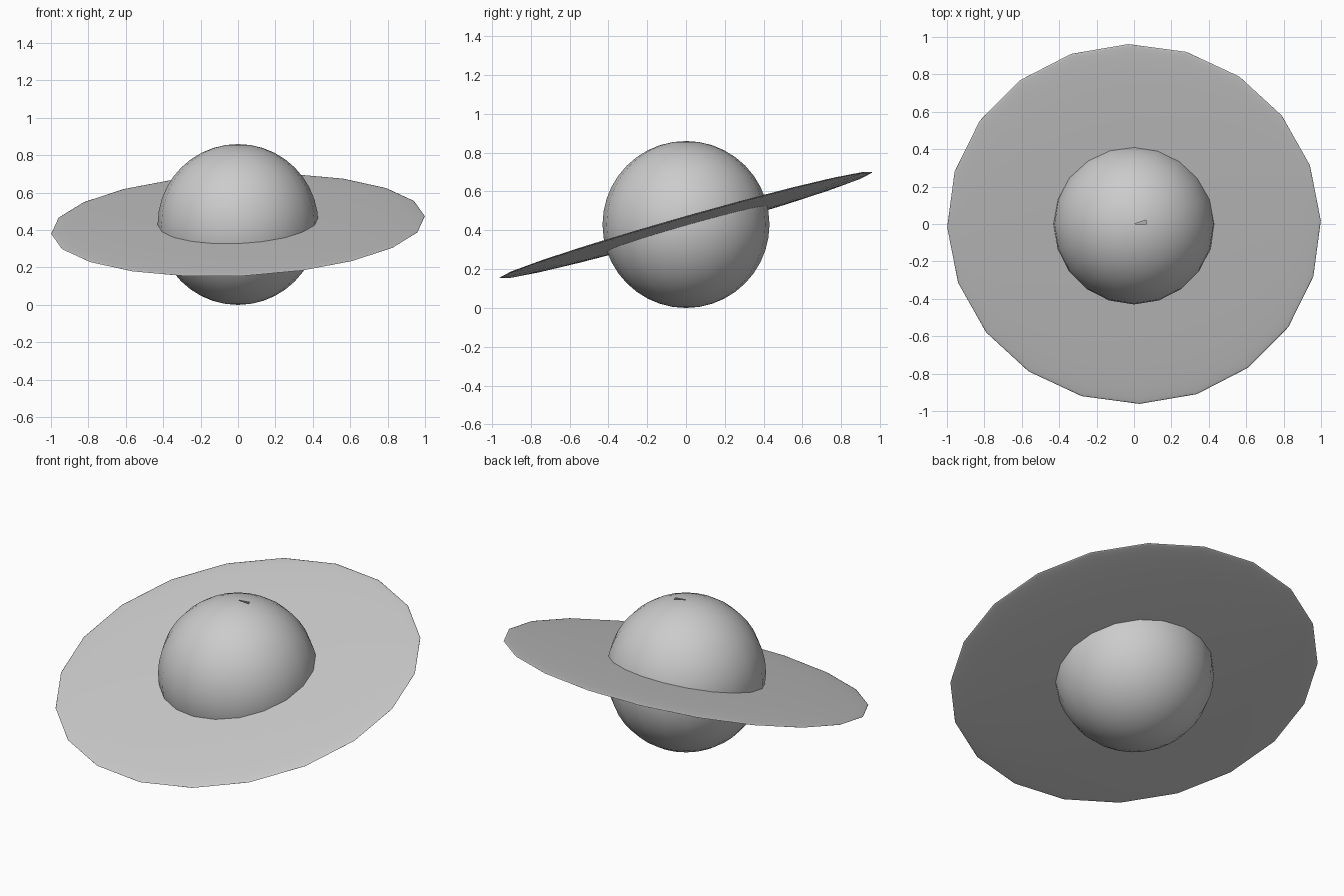
import bpy
import bmesh
from math import radians, atan2, pi

cube = bpy.data.objects.get("Cube")
if cube:
    bpy.data.objects.remove(cube, do_unlink=True)

SEGMENTS = 20
RADIUS = 0.43

grey = bpy.data.materials.new("plain grey")
grey.use_nodes = True
grey.diffuse_color = (0.6, 0.6, 0.6, 1)
grey.node_tree.nodes["Principled BSDF"].inputs["Base Color"].default_value = (0.6, 0.6, 0.6, 1)


def add_ball(name, location, scale, rotation=(0, 0, 0)):
    """Smooth low-poly ball, stretched and turned into place."""
    bpy.ops.mesh.primitive_uv_sphere_add(segments=SEGMENTS, ring_count=SEGMENTS, radius=1,
                                         location=location, rotation=rotation)
    obj = bpy.context.object
    obj.name = name
    obj.scale = scale
    obj.data.materials.append(grey)
    bpy.ops.object.shade_smooth()
    return obj


# Planet body
planet = add_ball("planet", (0, 0, RADIUS), (RADIUS,) * 3)

# Small open wedge beside the top pole
bm = bmesh.new()
bm.from_mesh(planet.data)
for face in list(bm.faces):
    c = face.calc_center_median()
    if c.z > 0.98 and 0 < atan2(c.y, c.x) < 2 * pi / SEGMENTS:
        bmesh.ops.delete(bm, geom=[face], context="FACES_ONLY")
bm.to_mesh(planet.data)
bm.free()

# Thin lens-shaped ring, tipped forward and slightly to one side
add_ball("ring", (0, 0, 0.427), (1, 1, 0.02),
         (radians(15.8), radians(-2.7), radians(1)))
